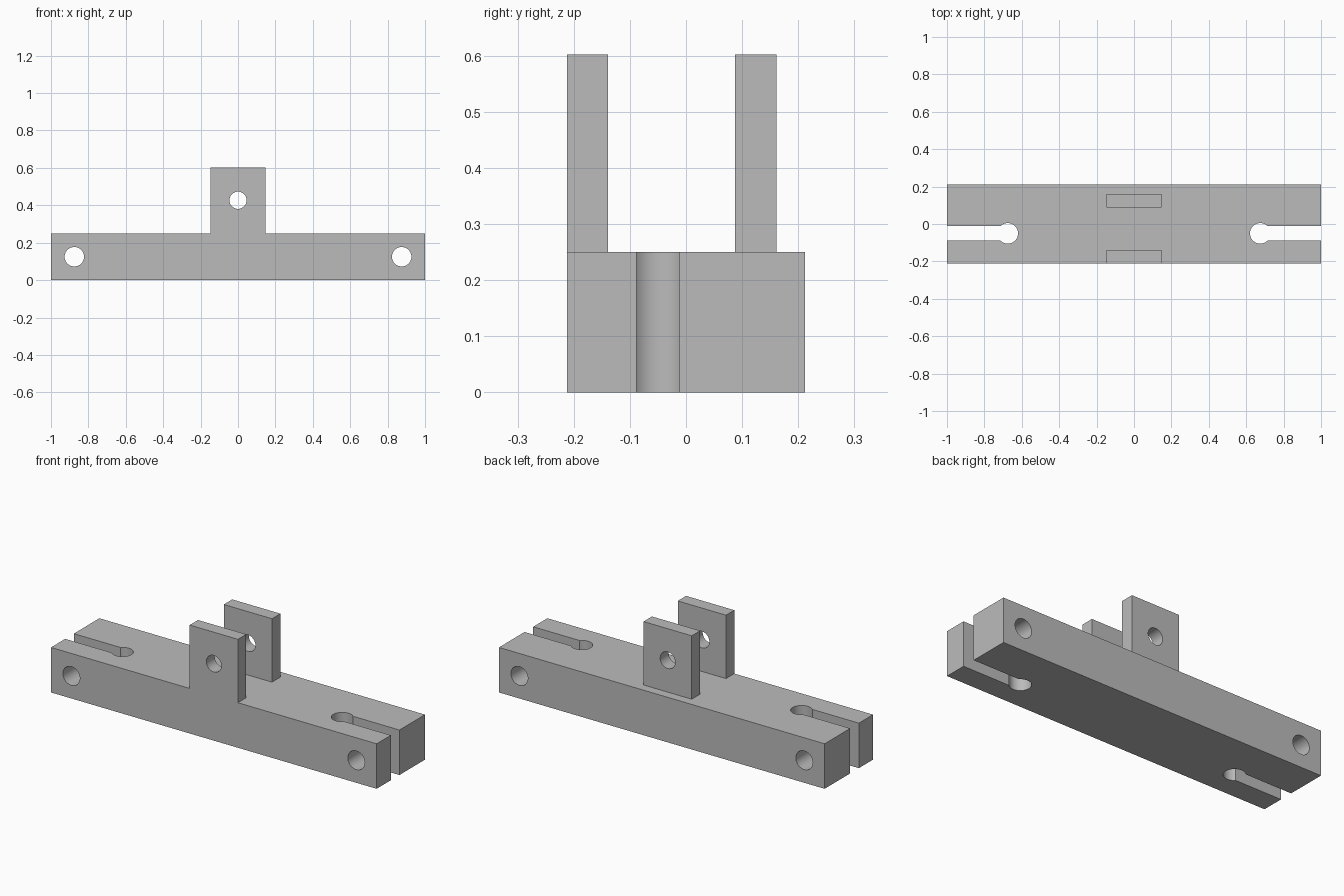
import bpy, bmesh
from math import radians, pi
from mathutils import Matrix, Vector

cube = bpy.data.objects.get("Cube")
if cube:
    bpy.data.objects.remove(cube, do_unlink=True)

# Single plain grey material
GREY = (0.5, 0.5, 0.5, 1)
grey = bpy.data.materials.new("plain grey")
grey.use_nodes = True
grey.diffuse_color = GREY
grey.node_tree.nodes["Principled BSDF"].inputs["Base Color"].default_value = GREY

# Main dimensions
HALF_X, HALF_Y, BAR_H, TOP = 1.0, 0.212, 0.25, 0.602
EAR_X = 0.148
SLOT_Y, SLOT_HALF, KEY_X, KEY_R = -0.05, 0.038, 0.675, 0.055


def finish(name, bm):
    mesh = bpy.data.meshes.new(name)
    bm.to_mesh(mesh)
    bm.free()
    mesh.materials.append(grey)
    obj = bpy.data.objects.new(name, mesh)
    bpy.context.collection.objects.link(obj)
    return obj


def box(name, low, high):
    low, high = Vector(low), Vector(high)
    bm = bmesh.new()
    bmesh.ops.create_cube(bm, size=1, matrix=Matrix.Translation((low + high) / 2)
                          @ Matrix.Diagonal((*(high - low), 1)))
    return finish(name, bm)


def cylinder(name, centre, radius, depth, along_y=False):
    bm = bmesh.new()
    turn = Matrix.Rotation(pi / 2 if along_y else 0, 4, "X")
    bmesh.ops.create_cone(bm, cap_ends=True, segments=48, radius1=radius, radius2=radius,
                          depth=depth, matrix=Matrix.Translation(centre) @ turn)
    return finish(name, bm)


def combine(target, tool, operation):
    mod = target.modifiers.new(operation.lower(), "BOOLEAN")
    mod.operation, mod.solver, mod.object = operation, "EXACT", tool
    bpy.context.view_layer.objects.active = target
    bpy.ops.object.modifier_apply(modifier=mod.name)
    bpy.data.objects.remove(tool, do_unlink=True)


# Long bar with two upright ears, the front one flush with the bar's face
bracket = box("clevis_bar", (-HALF_X, -HALF_Y, 0), (HALF_X, HALF_Y, BAR_H))
for name, y0, y1 in (("front_ear", -HALF_Y, -0.139), ("back_ear", 0.087, 0.161)):
    ear = box(name, (-EAR_X, y0, BAR_H / 2), (EAR_X, y1, TOP))
    combine(bracket, ear, "UNION")

# Keyhole slots and cross holes at both ends
for side in (-1, 1):
    xs = sorted((side * KEY_X, side * (HALF_X + 0.1)))
    slot = box("slot_cutter", (xs[0], SLOT_Y - SLOT_HALF, -0.1),
               (xs[1], SLOT_Y + SLOT_HALF, BAR_H + 0.1))
    combine(bracket, slot, "DIFFERENCE")
    key = cylinder("keyhole_cutter", (side * KEY_X, SLOT_Y, BAR_H / 2), KEY_R, 0.5)
    combine(bracket, key, "DIFFERENCE")
    pin = cylinder("end_pin_cutter", (side * 0.875, 0, 0.125), 0.052, 1, True)
    combine(bracket, pin, "DIFFERENCE")

# Pin hole through both ears
combine(bracket, cylinder("ear_pin_cutter", (0, 0, 0.427), 0.046, 1, True), "DIFFERENCE")

# Merge flat faces, keep the bores smooth and the edges crisp
bm = bmesh.new()
bm.from_mesh(bracket.data)
bmesh.ops.remove_doubles(bm, verts=bm.verts, dist=0.0001)
bmesh.ops.dissolve_limit(bm, angle_limit=radians(1), verts=bm.verts, edges=bm.edges)
bm.to_mesh(bracket.data)
bm.free()
bpy.ops.object.select_all(action="DESELECT")
bracket.select_set(True)
bpy.context.view_layer.objects.active = bracket
bpy.ops.object.shade_smooth_by_angle(angle=radians(30))
